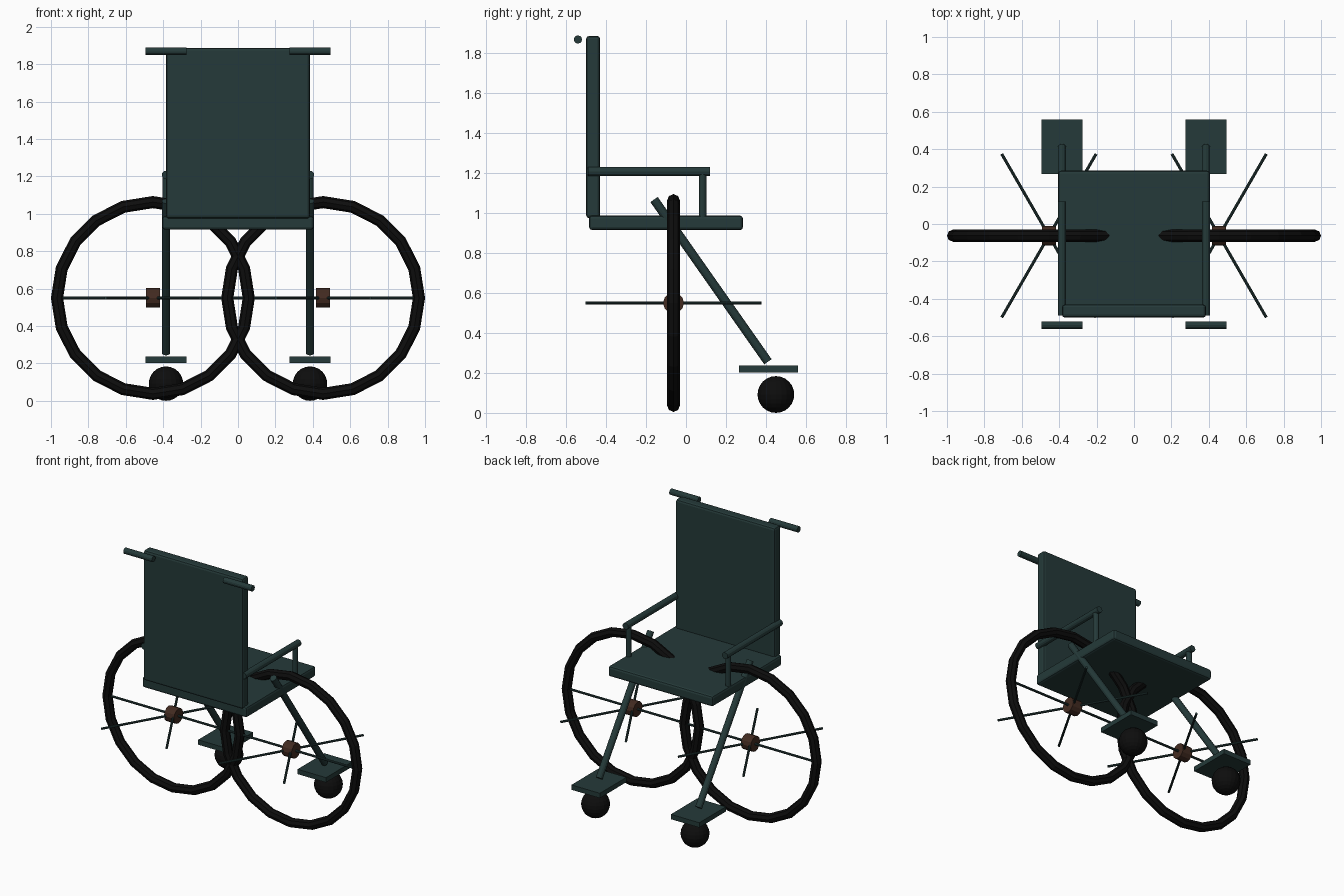
import bpy, math
from mathutils import Vector

if "Cube" in bpy.data.objects:
    bpy.data.objects.remove(bpy.data.objects["Cube"])


def material(name, rgb):
    m = bpy.data.materials.new(name)
    m.diffuse_color = (*rgb, 1)
    m.use_nodes = True
    m.node_tree.nodes["Principled BSDF"].inputs["Base Color"].default_value = m.diffuse_color
    return m


TEAL = material("dark teal", (0.018, 0.042, 0.041))
BLACK = material("rubber black", (0.004, 0.004, 0.004))
BROWN = material("hub brown", (0.055, 0.024, 0.015))


def finish(name, mat):
    ob = bpy.context.object
    ob.name = name
    ob.data.materials.append(mat)
    return ob


def box(name, x, y, z, mat, bevel=0):
    """Box from (min, max) ranges, with optional rounded edges."""
    bpy.ops.mesh.primitive_cube_add(size=1, location=[(a + b) / 2 for a, b in (x, y, z)])
    ob = finish(name, mat)
    ob.scale = [b - a for a, b in (x, y, z)]
    bpy.ops.object.transform_apply(location=False, rotation=False, scale=True)
    if bevel:
        mod = ob.modifiers.new("bevel", "BEVEL")
        mod.width, mod.segments = bevel, 2
    return ob


def rod(name, a, b, r, mat, sides=12):
    """Cylinder between two points."""
    a, b = Vector(a), Vector(b)
    d = b - a
    bpy.ops.mesh.primitive_cylinder_add(vertices=sides, radius=r, depth=d.length, location=(a + b) / 2,
                                        rotation=d.to_track_quat("Z", "Y").to_euler())
    return finish(name, mat)


# Seat and backrest
box("seat", (-0.405, 0.405), (-0.485, 0.285), (0.915, 0.988), TEAL, 0.015)
box("backrest", (-0.385, 0.385), (-0.5, -0.43), (0.975, 1.887), TEAL, 0.015)

HUB_Y, HUB_Z, HUB_X = -0.0625, 0.55, 0.455
for side, s in (("left", -1), ("right", 1)):
    x = 0.385 * s

    # Armrest and its post
    rod(side + "_armrest", (x, -0.49, 1.208), (x, 0.12, 1.208), 0.0225, TEAL)
    rod(side + "_armrest_post", (x, 0.083, 0.96), (x, 0.083, 1.2), 0.0185, TEAL)

    # Push handle
    rod(side + "_handle", (x - 0.11, -0.541, 1.869), (x + 0.11, -0.541, 1.869), 0.0205, TEAL)

    # Leg strut, footplate and caster
    rod(side + "_leg_strut", (x, -0.16, 1.068), (x, 0.41, 0.256), 0.0225, TEAL)
    box(side + "_footplate", (x - 0.11, x + 0.11), (0.266, 0.56), (0.203, 0.237), TEAL)
    bpy.ops.mesh.primitive_uv_sphere_add(segments=20, ring_count=12, radius=0.092, location=(x, 0.45, 0.092))
    finish(side + "_caster", BLACK)

    # Big wheel tyre
    c = Vector((HUB_X * s, HUB_Y, HUB_Z))
    bpy.ops.mesh.primitive_torus_add(major_segments=20, minor_segments=8, major_radius=0.5125,
                                     minor_radius=0.0325, location=c, rotation=(math.pi / 2, 0, 0))
    finish(side + "_tyre", BLACK)

    # Hub and flat fan of spokes
    rod(side + "_hub", c - Vector((0.038, 0, 0)), c + Vector((0.038, 0, 0)), 0.052, BROWN)
    for i in range(3):
        a = math.radians(60 * i)
        d = Vector((math.cos(a), math.sin(a), 0)) * 0.505
        rod(f"{side}_spoke_{i + 1}", c - d, c + d, 0.008, TEAL, 8)
